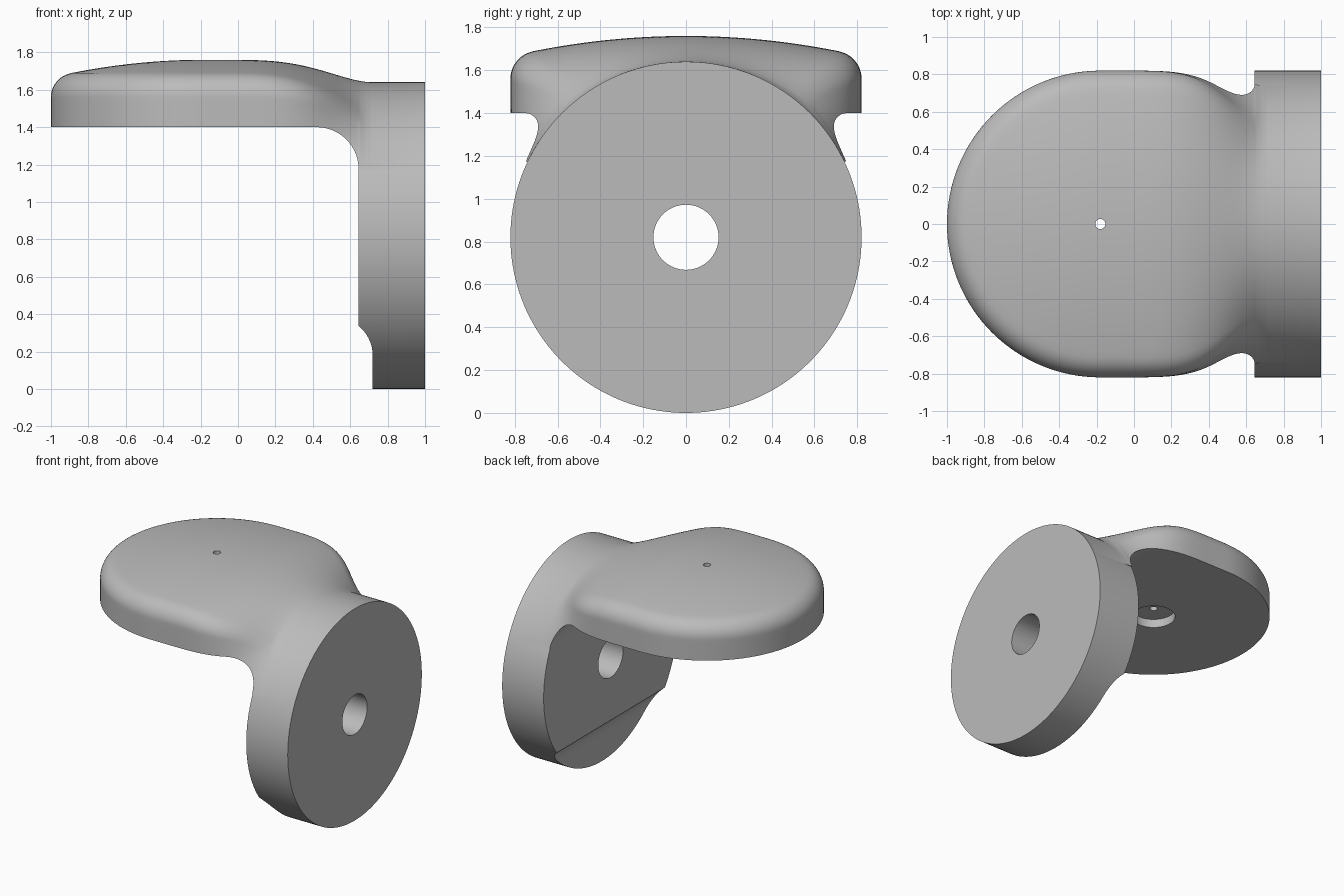
import bpy, bmesh
from math import sin, cos, pi, radians, hypot
from mathutils import Matrix

if "Cube" in bpy.data.objects:
    bpy.data.objects.remove(bpy.data.objects["Cube"])

R = 0.82            # radius of flange and of the rounded seat
CX = -0.18          # centre of the rounded seat
BASE = 1.4          # underside of the seat
FILLET = 0.225      # inner corner radius
FACE = 0.645        # inner face of the flange
END = 0.72          # where the neck has melted into the flange

grey = bpy.data.materials.new("plain_grey")
grey.use_nodes = True
grey.diffuse_color = (0.5, 0.5, 0.5, 1)
grey.node_tree.nodes["Principled BSDF"].inputs["Base Color"].default_value = (0.5, 0.5, 0.5, 1)


def make_object(name, bm):
    bmesh.ops.recalc_face_normals(bm, faces=bm.faces)
    mesh = bpy.data.meshes.new(name)
    bm.to_mesh(mesh)
    bm.free()
    mesh.materials.append(grey)
    obj = bpy.data.objects.new(name, mesh)
    bpy.context.collection.objects.link(obj)
    return obj


def cylinder(name, centre, radius, depth, axis, segments=128):
    bm = bmesh.new()
    turn = {"X": Matrix.Rotation(pi / 2, 4, "Y"), "Y": Matrix.Rotation(pi / 2, 4, "X"), "Z": Matrix()}[axis]
    bmesh.ops.create_cone(bm, cap_ends=True, segments=segments, radius1=radius, radius2=radius,
                          depth=depth, matrix=Matrix.Translation(centre) @ turn)
    return make_object(name, bm)


def combine(target, tool, operation):
    mod = target.modifiers.new(tool.name, "BOOLEAN")
    mod.operation, mod.object, mod.solver = operation, tool, "EXACT"
    bpy.context.view_layer.objects.active = target
    bpy.ops.object.modifier_apply(modifier=mod.name)
    bpy.data.objects.remove(tool)


def spread(a, b, n):
    return [a + (b - a) * i / n for i in range(n + 1)]


def ease(x, power):
    u = max(0.0, min(1.0, (x + 0.1) / (END + 0.1))) ** power
    return u * u * (3 - 2 * u)


def seat_profile(bottom):
    # domed top, rounded rim, straight wall
    pts = [(d, 1.76 - 0.14 * d * d) for d in spread(0, 0.715, 18)]
    pts += [(0.69 + 0.13 * cos(radians(a)), 1.56 + 0.13 * sin(radians(a))) for a in spread(79, 0, 12)[1:]]
    pts += [(R, z) for z in spread(1.56, bottom, 6)[1:]]
    return pts


def neck_row(x, bottom, side):
    # blend from the seat section to the round flange section
    pts = seat_profile(bottom)
    lengths = [0.0]
    for a, b in zip(pts, pts[1:]):
        lengths.append(lengths[-1] + hypot(b[0] - a[0], b[1] - a[1]))
    low, high = 0.0, pi
    for _ in range(40):
        mid = (low + high) / 2
        low, high = (mid, high) if R + R * cos(mid) > bottom else (low, mid)
    radius = R - 0.003 * (x >= END - 1e-6)
    ty, tz = ease(x, 2.3), ease(x, 1.8)
    row = []
    for (y, z), length in zip(pts, lengths):
        a = low * length / lengths[-1]
        row.append((x, side * (y + (radius * sin(a) - y) * ty), z + (R + radius * cos(a) - z) * tz))
    return row + [(x, 0, bottom)]


# Seat and neck: one skin around the neck, the round end and back
stations = [(x, BASE) for x in spread(CX, FACE - FILLET, 24)]
for a in spread(0, pi / 2, 14)[1:]:
    stations.append((FACE - FILLET + FILLET * sin(a), BASE - FILLET + FILLET * cos(a)))
stations += [(x, BASE - FILLET) for x in spread(FACE, END, 5)[1:]]

rows = [neck_row(x, b, 1) for x, b in reversed(stations)]
for a in spread(pi / 2, 3 * pi / 2, 64)[1:-1]:
    rows.append([(CX + d * cos(a), d * sin(a), z) for d, z in seat_profile(BASE) + [(0, BASE)]])
rows += [neck_row(x, b, -1) for x, b in stations]

bm = bmesh.new()
grid = [[bm.verts.new(p) for p in row] for row in rows]
for r0, r1 in zip(grid, grid[1:]):
    for j in range(len(r0) - 1):
        bm.faces.new((r0[j], r0[j + 1], r1[j + 1], r1[j]))
for row in (grid[0], grid[-1]):
    bm.faces.new(row)
bmesh.ops.remove_doubles(bm, verts=bm.verts, dist=1e-5)
seat = make_object("seat_and_neck", bm)

# Flange disc with its relieved lower edge
bracket = cylinder("angle_bracket", ((FACE + 1) / 2, 0, R), R, 1 - FACE, "X", 160)
bm = bmesh.new()
outline = [(0.4, -0.2), (END, -0.2)]
outline += [(0.52 + 0.2 * cos(a), 0.18 + 0.2 * sin(a)) for a in spread(0, pi / 2, 20)]
outline.append((0.4, 0.38))
face = bm.faces.new([bm.verts.new((x, -1, z)) for x, z in outline])
extruded = bmesh.ops.extrude_face_region(bm, geom=[face])["geom"]
bmesh.ops.translate(bm, vec=(0, 2, 0), verts=[v for v in extruded if isinstance(v, bmesh.types.BMVert)])
combine(bracket, make_object("edge_relief", bm), "DIFFERENCE")

combine(bracket, seat, "UNION")

# Bore through the flange, pin hole and recess in the seat
combine(bracket, cylinder("flange_bore", (0.9, 0, R), 0.152, 0.8, "X", 64), "DIFFERENCE")
combine(bracket, cylinder("seat_recess", (CX, 0, BASE), 0.152, 0.13, "Z", 64), "DIFFERENCE")
combine(bracket, cylinder("pin_hole", (CX, 0, 1.6), 0.027, 0.8, "Z", 32), "DIFFERENCE")

bpy.ops.object.select_all(action="DESELECT")
bracket.select_set(True)
bpy.context.view_layer.objects.active = bracket
bpy.ops.object.shade_smooth_by_angle(angle=radians(30))
